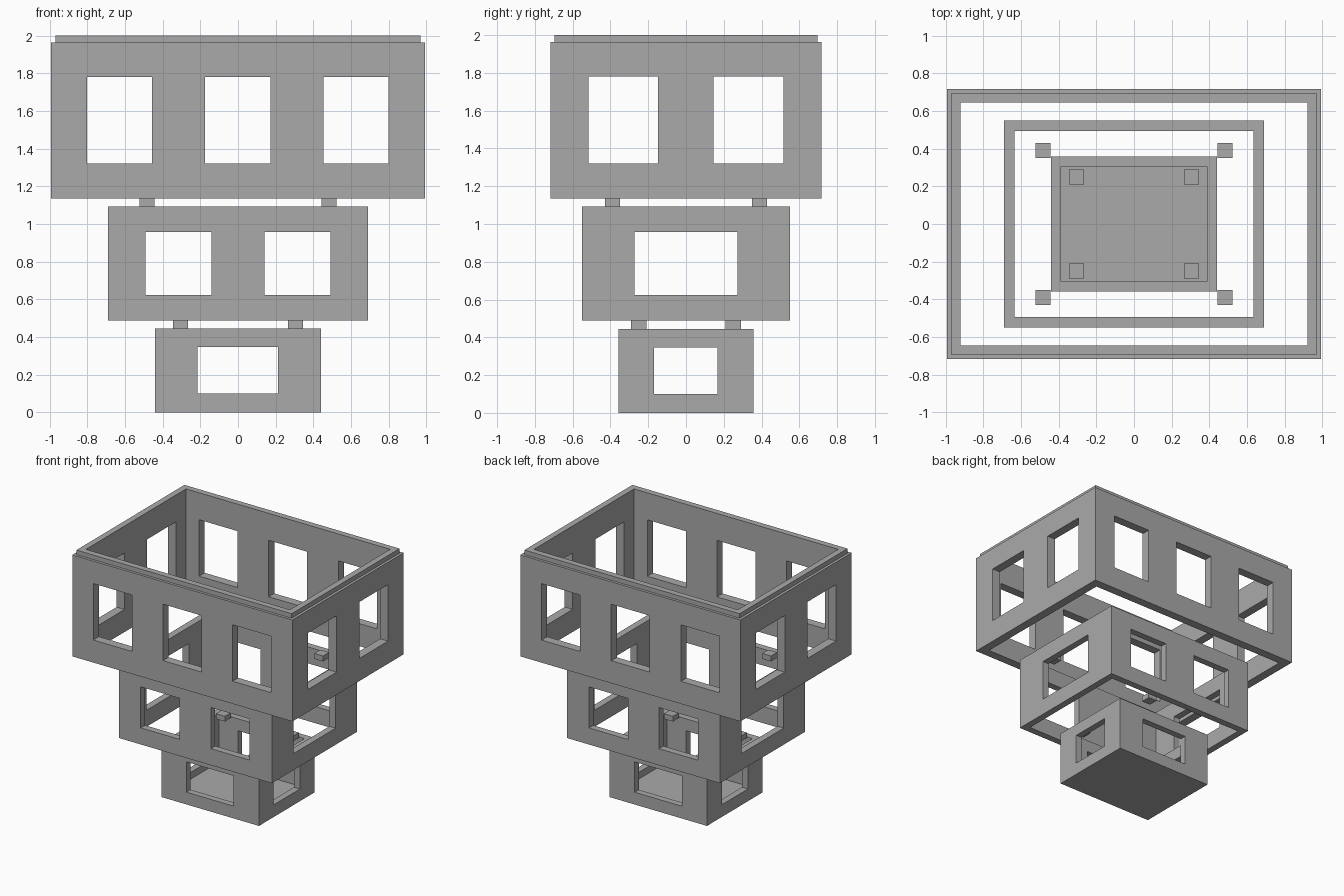
import bpy
import bmesh
from mathutils import Vector

if "Cube" in bpy.data.objects:
    bpy.data.objects.remove(bpy.data.objects["Cube"], do_unlink=True)

# Single plain grey
GREY = (0.4, 0.4, 0.4, 1)
grey = bpy.data.materials.new("plain_grey")
grey.use_nodes = True
grey.diffuse_color = GREY
grey.node_tree.nodes["Principled BSDF"].inputs["Base Color"].default_value = GREY


def finish(name, bm):
    bmesh.ops.remove_doubles(bm, verts=bm.verts, dist=0.0005)
    bmesh.ops.recalc_face_normals(bm, faces=bm.faces)
    mesh = bpy.data.meshes.new(name)
    bm.to_mesh(mesh)
    bm.free()
    mesh.materials.append(grey)
    obj = bpy.data.objects.new(name, mesh)
    bpy.context.collection.objects.link(obj)
    return obj


def box(name, centre, size):
    bm = bmesh.new()
    bmesh.ops.create_cube(bm, size=1)
    bmesh.ops.scale(bm, vec=size, verts=bm.verts)
    bmesh.ops.translate(bm, vec=centre, verts=bm.verts)
    return finish(name, bm)


def frame(name, hx, hy, wall, z0, z1, x_win=(), y_win=(), sill=0, head=0):
    """Open rectangular ring of walls; windows are (start, end) spans along each wall."""
    bm = bmesh.new()

    def quad(*pts):
        bm.faces.new([bm.verts.new(p) for p in pts])

    for along_x in (True, False):
        length, dist = (hx, hy) if along_x else (hy, hx)
        windows = x_win if along_x else y_win
        cuts = [-length] + [u for w in windows for u in w] + [length]
        levels = [z0, sill, head, z1] if windows else [z0, z1]
        for side in (-1, 1):
            def point(u, z, inner):
                # Inner corners are pulled in by the wall thickness
                if inner:
                    u = max(-length + wall, min(length - wall, u))
                d = side * (dist - wall * inner)
                return Vector((u, d, z)) if along_x else Vector((d, u, z))

            for i, (a, b) in enumerate(zip(cuts, cuts[1:])):
                for j, (lo, hi) in enumerate(zip(levels, levels[1:])):
                    loop = [(a, lo), (b, lo), (b, hi), (a, hi)]
                    if i % 2 and j == 1:
                        # Window reveal
                        for p, q in zip(loop, loop[1:] + loop[:1]):
                            quad(point(*p, 0), point(*q, 0), point(*q, 1), point(*p, 1))
                    else:
                        for inner in (0, 1):
                            quad(*[point(*p, inner) for p in loop])
                # Bottom and top rims
                for z in (z0, z1):
                    quad(point(a, z, 0), point(b, z, 0), point(b, z, 1), point(a, z, 1))
    return finish(name, bm)


def pegs(name, x, y, z0, z1, width=0.08):
    for sx, side in ((-1, "right"), (1, "left")):
        for sy, end in ((-1, "front"), (1, "back")):
            box(f"{name}_{end}_{side}", (sx * x, sy * y, (z0 + z1) / 2),
                (width, width, z1 - z0))


# Lower storey with its floor
frame("lower_walls", 0.44, 0.358, 0.053, 0, 0.445,
      [(-0.215, 0.212)], [(-0.17, 0.167)], 0.1, 0.347)
box("lower_floor", (0, 0, 0.0225), (0.774, 0.61, 0.045))
pegs("lower_peg", 0.306, 0.25, 0.445, 0.488)

# Middle storey
frame("middle_walls", 0.69, 0.55, 0.056, 0.488, 1.092,
      [(-0.492, -0.142), (0.14, 0.49)], [(-0.273, 0.272)], 0.623, 0.958)
pegs("upper_peg", 0.482, 0.39, 1.092, 1.136)

# Upper storey and its inset rim
frame("upper_walls", 0.992, 0.717, 0.072, 1.136, 1.963,
      [(-0.803, -0.456), (-0.175, 0.172), (0.453, 0.8)],
      [(-0.517, -0.147), (0.145, 0.515)], 1.32, 1.78)
frame("top_rim", 0.97, 0.695, 0.05, 1.963, 2.0)
